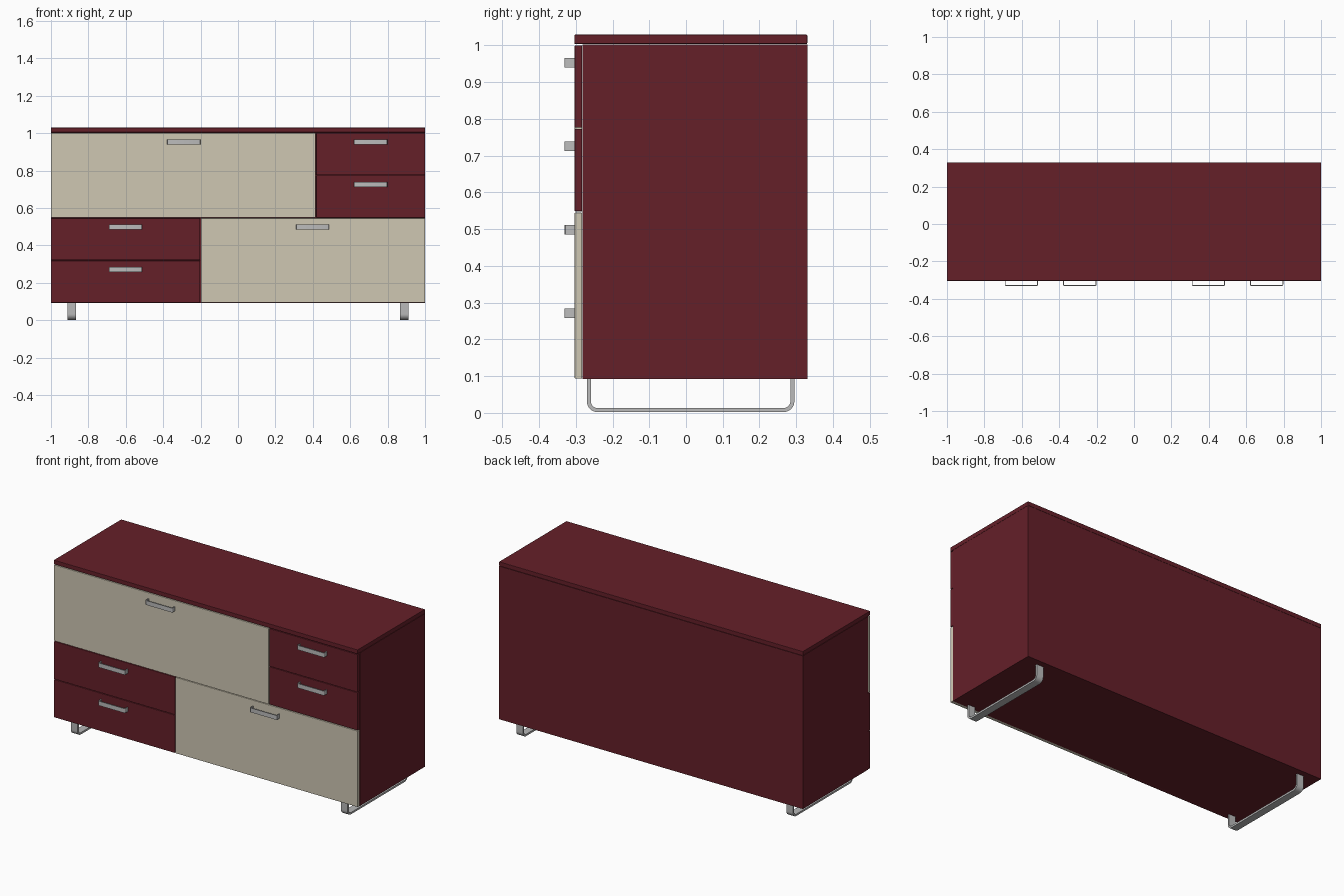
import bpy, bmesh
from math import sin, cos, pi
from mathutils import Vector

if "Cube" in bpy.data.objects:
    bpy.data.objects.remove(bpy.data.objects["Cube"])


def material(name, rgb):
    m = bpy.data.materials.new(name)
    m.diffuse_color = (*rgb, 1)
    m.use_nodes = True
    m.node_tree.nodes["Principled BSDF"].inputs["Base Color"].default_value = m.diffuse_color
    return m


RED = material("dark_red", (0.13, 0.014, 0.022))
CREAM = material("cream", (0.62, 0.57, 0.45))
STEEL = material("steel", (0.5, 0.5, 0.5))


def finish(name, bm, mat):
    bmesh.ops.recalc_face_normals(bm, faces=bm.faces[:])
    me = bpy.data.meshes.new(name)
    bm.to_mesh(me)
    bm.free()
    me.materials.append(mat)
    ob = bpy.data.objects.new(name, me)
    bpy.context.collection.objects.link(ob)
    return ob


def box(name, x, y, z, mat, bevel=0.0):
    bm = bmesh.new()
    bmesh.ops.create_cube(bm, size=1)
    for v in bm.verts:
        v.co = [lo + (c + 0.5) * (hi - lo) for c, (lo, hi) in zip(v.co, (x, y, z))]
    ob = finish(name, bm, mat)
    if bevel:
        mod = ob.modifiers.new("soft_edges", 'BEVEL')
        mod.width = bevel
        mod.segments = 2
    return ob


def u_outline(a0, a1, b0, b1, r, n):
    """U-shaped line: arms up to b1, bottom at b0, two rounded corners."""
    pts = [(a0, b1)]
    for ca, start in ((a0 + r, pi), (a1 - r, 1.5 * pi)):
        for i in range(n + 1):
            t = start + i / n * pi / 2
            pts.append((ca + r * cos(t), b0 + r + r * sin(t)))
    return pts + [(a1, b1)]


def u_strap(name, a, b, thick, r, n, place, extrude, mat):
    """Bent flat bar: U outline with thickness, extruded to its width."""
    outer = u_outline(*a, *b, r, n)
    inner = u_outline(a[0] + thick, a[1] - thick, b[0] + thick, b[1], r - thick, n)
    bm = bmesh.new()
    vo = [bm.verts.new(place(*p)) for p in outer]
    vi = [bm.verts.new(place(*p)) for p in inner]
    faces = [bm.faces.new((vo[i], vo[i + 1], vi[i + 1], vi[i]))
             for i in range(len(vo) - 1)]
    new = bmesh.ops.extrude_face_region(bm, geom=faces)["geom"]
    for v in new:
        if isinstance(v, bmesh.types.BMVert):
            v.co += Vector(extrude)
    ob = finish(name, bm, mat)
    bpy.ops.object.select_all(action='DESELECT')
    ob.select_set(True)
    bpy.context.view_layer.objects.active = ob
    bpy.ops.object.shade_smooth_by_angle()
    return ob


# Carcass and top board
box("carcass", (-1, 1), (-0.282, 0.33), (0.092, 1.003), RED)
box("top_board", (-1, 1), (-0.304, 0.33), (1.004, 1.029), RED, 0.002)

# Drawer fronts, each with a bent-bar handle near its upper edge
fronts = [
    ("upper_left_wide", (-1, 0.414), (0.548, 1.0), CREAM, -0.29),
    ("upper_right_top", (0.418, 1), (0.776, 1.0), RED, 0.709),
    ("upper_right_bottom", (0.418, 1), (0.549, 0.773), RED, 0.709),
    ("lower_left_top", (-1, -0.203), (0.321, 0.545), RED, -0.602),
    ("lower_left_bottom", (-1, -0.203), (0.093, 0.318), RED, -0.602),
    ("lower_right_wide", (-0.199, 1), (0.093, 0.545), CREAM, 0.398),
]
for name, x, z, mat, hx in fronts:
    box(name + "_drawer_front", x, (-0.303, -0.283), z, mat, 0.002)
    zc = z[1] - 0.047
    u_strap(name + "_handle", (hx - 0.089, hx + 0.089), (-0.331, -0.302),
            0.005, 0.0065, 3, lambda a, b: (a, b, zc - 0.013), (0, 0, 0.026), STEEL)

# Sled legs bent from flat bar
for side, cx in (("left", -0.889), ("right", 0.889)):
    u_strap(side + "_sled_leg", (-0.27, 0.295), (0.002, 0.094), 0.011, 0.03, 8,
            lambda a, b: (cx - 0.022, a, b), (0.044, 0, 0), STEEL)
